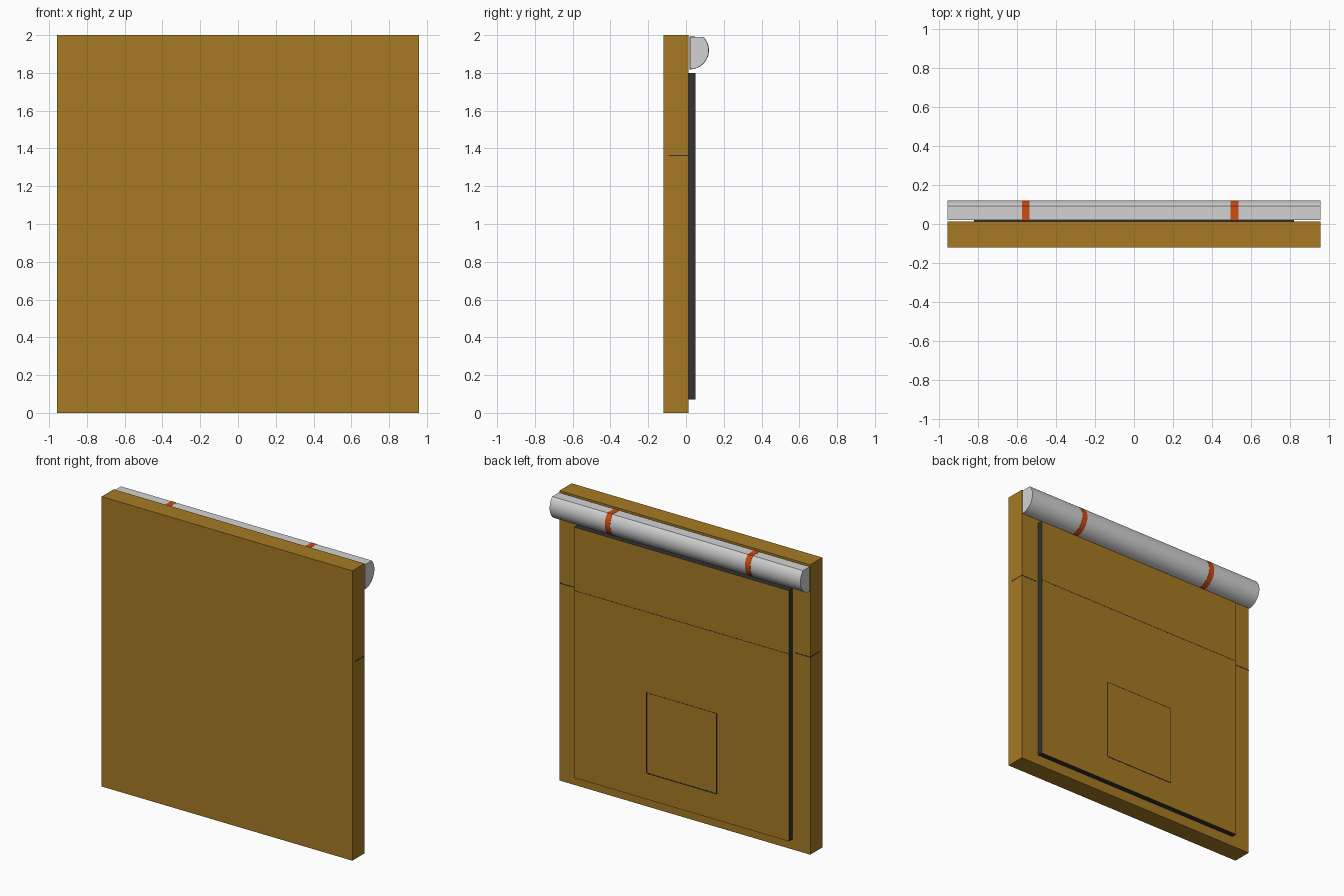
import bpy, bmesh, math

if "Cube" in bpy.data.objects:
    bpy.data.objects.remove(bpy.data.objects["Cube"])


def material(name, rgb):
    m = bpy.data.materials.new(name)
    m.diffuse_color = (*rgb, 1)
    m.use_nodes = True
    m.node_tree.nodes["Principled BSDF"].inputs["Base Color"].default_value = m.diffuse_color
    return m


BROWN = material("ochre_brown", (0.38, 0.195, 0.017))
DARK = material("charcoal", (0.032, 0.032, 0.034))
GREY = material("light_grey", (0.65, 0.65, 0.65))
ORANGE = material("burnt_orange", (0.62, 0.07, 0.006))


def finish(bm, name, mats):
    bmesh.ops.recalc_face_normals(bm, faces=bm.faces)
    me = bpy.data.meshes.new(name)
    bm.to_mesh(me)
    bm.free()
    for m in mats:
        me.materials.append(m)
    ob = bpy.data.objects.new(name, me)
    bpy.context.collection.objects.link(ob)
    return ob


def box(name, x, y, z, *mats):
    """Box from (min, max) ranges."""
    bm = bmesh.new()
    bmesh.ops.create_cube(bm, size=1)
    for v in bm.verts:
        for i, (lo, hi) in enumerate((x, y, z)):
            v.co[i] = lo if v.co[i] < 0 else hi
    return finish(bm, name, mats)


def roll(name, x0, x1, grow, mat):
    """Rolled cover: circle section, flat at the wall and at the top."""
    r, cy, cz = 0.1, 0.02, 1.92
    top = math.asin(0.07 / r)
    n = 24
    prof = [(cy - grow, 1.99 + grow)]
    for i in range(n + 1):
        a = top - (top + math.pi / 2) * i / n
        prof.append((cy + (r + grow) * math.cos(a), min(cz + (r + grow) * math.sin(a), 1.99 + grow)))
    prof.append((cy - grow, cz - r - grow))
    bm = bmesh.new()
    f = bm.faces.new([bm.verts.new((x0, y, z)) for y, z in prof])
    ext = bmesh.ops.extrude_face_region(bm, geom=[f], use_keep_orig=True)
    for v in ext["geom"]:
        if isinstance(v, bmesh.types.BMVert):
            v.co.x = x1
    ob = finish(bm, name, [mat])
    bpy.ops.object.select_all(action='DESELECT')
    ob.select_set(True)
    bpy.context.view_layer.objects.active = ob
    bpy.ops.object.shade_smooth_by_angle(angle=math.radians(30))


# Main board
box("board", (-0.957, 0.957), (-0.12, 0.012), (0, 2), BROWN)

# Raised rear panel: brown face, dark rim
panel = box("rear_panel", (-0.82, 0.82), (0.01, 0.05), (0.07, 1.8), BROWN, DARK)
for p in panel.data.polygons:
    p.material_index = 0 if abs(p.normal.y) > 0.5 else 1

# Thin dark seam across the panel and wrapping the board sides
E = 0.001
box("panel_seam", (-0.82, 0.82), (0.048, 0.05 + E), (1.361, 1.364), DARK)
for s in (-1, 1):
    tag = "left" if s < 0 else "right"
    lo, hi = sorted((s * 0.84, s * (0.957 + E)))
    box("seam_" + tag, (lo, hi), (-0.09, 0.012 + E), (1.359, 1.366), DARK)
    # Upright lines of the small hatch
    box("hatch_line_" + tag, (s * 0.267 - 0.003, s * 0.267 + 0.003), (0.048, 0.05 + E), (0.25, 0.805), DARK)
for name, z, h in (("bottom", 0.25, 0.004), ("top", 0.805, 0.0015)):
    box("hatch_line_" + name, (-0.267, 0.267), (0.048, 0.05 + E), (z - h, z + h), DARK)

# Rolled cover with two straps
roll("rolled_cover", -0.957, 0.957, 0, GREY)
for i, x in enumerate((-0.555, 0.515)):
    roll(f"strap_{i + 1}", x - 0.02, x + 0.02, 0.0015, ORANGE)
